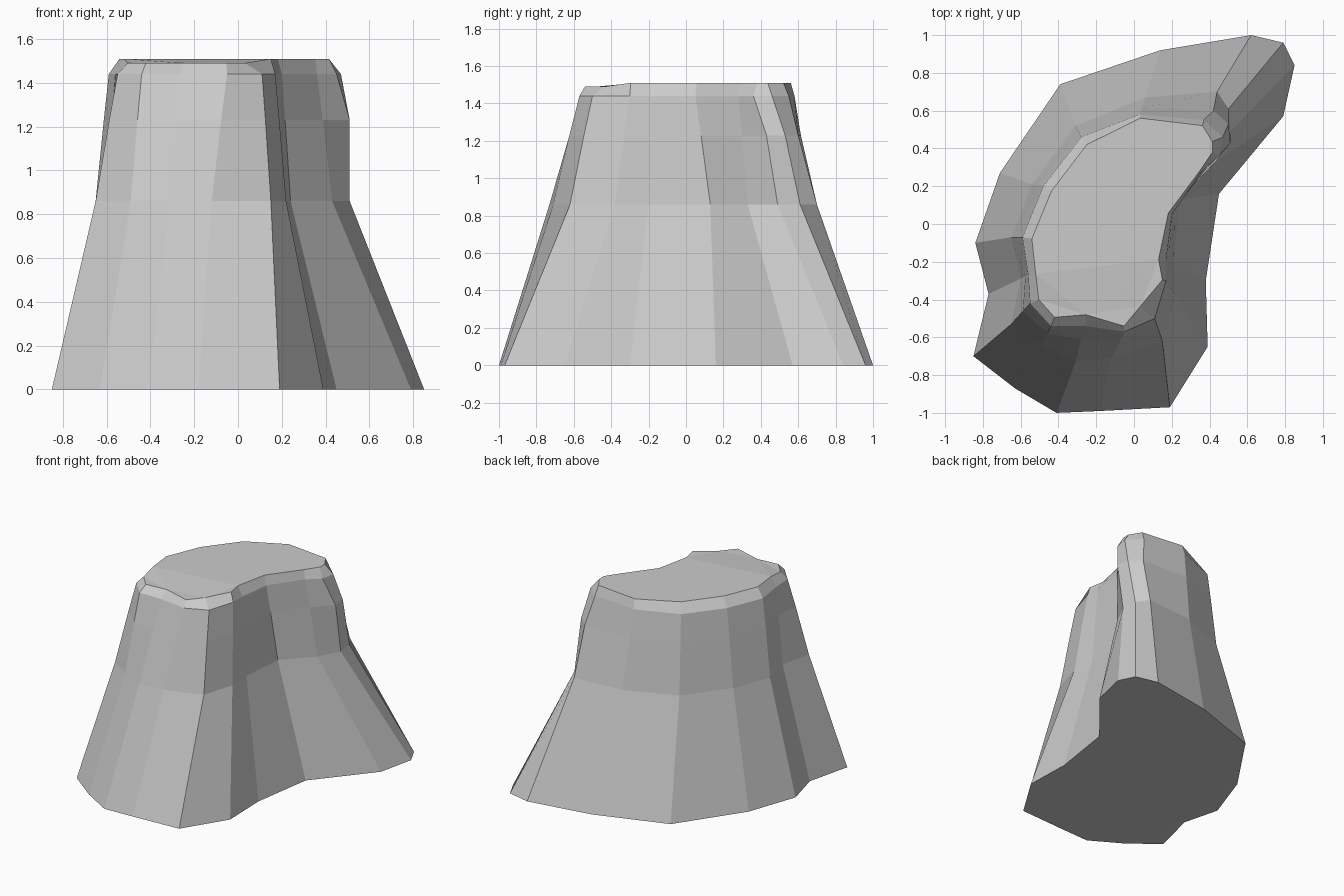
import bpy, bmesh
from mathutils import Vector

if "Cube" in bpy.data.objects:
    bpy.data.objects.remove(bpy.data.objects["Cube"])

# Horizontal outlines, counter-clockwise from the front; same column order in each
foot = [(-.41, -1), (-.18, -.99), (.19, -.97), (.39, -.65), (.38, -.30), (.45, .16),
        (.79, .57), (.85, .84), (.79, .96), (.62, 1), (.14, .92), (-.39, .74),
        (-.71, .27), (-.84, -.10), (-.77, -.37), (-.85, -.70), (-.63, -.87)]
waist = [(-.31, -.73), (-.12, -.71), (.15, -.62), (.22, -.38), (.21, -.20), (.24, .13),
         (.43, .33), (.51, .49), (.50, .61), (.44, .70), (.06, .67), (-.31, .52),
         (-.54, .21), (-.65, -.07), (-.60, -.29), (-.65, -.53), (-.49, -.64)]
rim = [(-.26, -.54), (-.05, -.57), (.11, -.50), (.17, -.30), (.17, -.19), (.20, .05),
       (.36, .28), (.45, .36), (.47, .46), (.37, .55), (.03, .58), (-.28, .46),
       (-.48, .20), (-.59, -.07), (-.56, -.27), (-.55, -.42), (-.44, -.54)]
# How far each rim corner is pulled in to form the chipped top bevel
inset = [.06, .03, .10, .02, .04, .02, .01, .04, .06, .03, .02, .05, .05, .05, .04, .05, .05]


def mix(a, b, t):
    return [tuple(Vector(p).lerp(Vector(q), t)) for p, q in zip(a, b)]


def pull_in(ring, amounts):
    out = []
    n = len(ring)
    for i, d in enumerate(amounts):
        along = Vector(ring[(i + 1) % n]) - Vector(ring[i - 1])
        normal = Vector((-along.y, along.x)).normalized()
        out.append(tuple(Vector(ring[i]) + normal * d))
    return out


shoulder = mix(waist, rim, .62)
shoulder[7:10] = [(.51, .43), (.50, .53), (.42, .60)]
levels = [(foot, 0), (waist, .86), (shoulder, 1.23), (rim, 1.44), (pull_in(rim, inset), 1.5)]

# Rock body: loft the outlines and cap both ends
bm = bmesh.new()
rings = [[bm.verts.new((x, y, z)) for x, y in ring] for ring, z in levels]
for v in rings[-1]:
    v.co.z += .01 if v.co.y > -.3 else -.01
n = len(foot)
for low, high in zip(rings, rings[1:]):
    for i in range(n):
        j = (i + 1) % n
        bm.faces.new((low[i], low[j], high[j], high[i]))
bm.faces.new(rings[0][::-1])
cap = bm.faces.new(rings[-1])
bmesh.ops.triangulate(bm, faces=[cap])
bmesh.ops.recalc_face_normals(bm, faces=bm.faces)

mesh = bpy.data.meshes.new("rock_mesa")
bm.to_mesh(mesh)
bm.free()
bpy.context.collection.objects.link(bpy.data.objects.new("rock_mesa", mesh))
